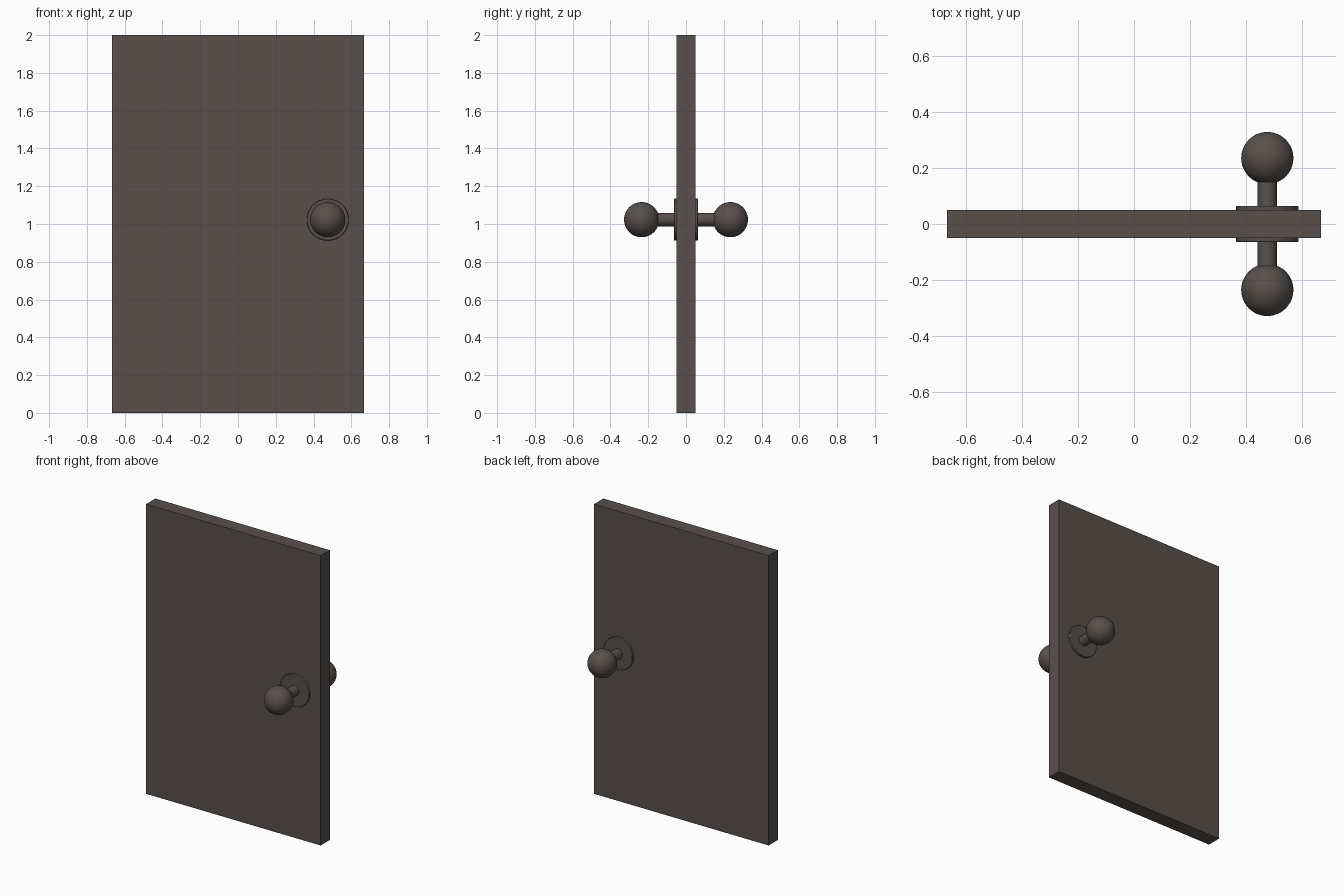
import bpy, math

if "Cube" in bpy.data.objects:
    bpy.data.objects.remove(bpy.data.objects["Cube"])

mat = bpy.data.materials.new("dark brown")
mat.diffuse_color = (0.098, 0.079, 0.070, 1)
mat.use_nodes = True
mat.node_tree.nodes["Principled BSDF"].inputs["Base Color"].default_value = mat.diffuse_color

KX, KZ = 0.475, 1.023  # knob axis


def finish(name, smooth=False):
    ob = bpy.context.object
    ob.name = name
    ob.data.materials.append(mat)
    if smooth:
        bpy.ops.object.shade_smooth_by_angle(angle=math.radians(35))
    return ob


def rod(name, radius, y0, y1, bevel=0):
    # cylinder along y
    bpy.ops.mesh.primitive_cylinder_add(
        vertices=48, radius=radius, depth=abs(y1 - y0),
        location=(KX, (y0 + y1) / 2, KZ), rotation=(math.pi / 2, 0, 0))
    ob = finish(name, True)
    if bevel:
        m = ob.modifiers.new("edge", 'BEVEL')
        m.width = bevel
        m.segments = 2
        m.limit_method = 'ANGLE'


# door panel
bpy.ops.mesh.primitive_cube_add(size=1, location=(0, 0, 1))
bpy.context.object.scale = (1.332, 0.1, 2)
bpy.ops.object.transform_apply(location=False, rotation=False, scale=True)
finish("door_panel")

# knob, neck and rosette on each side
for side, s in (("front", -1), ("back", 1)):
    rod(side + "_rosette", 0.111, s * 0.045, s * 0.064, 0.003)
    rod(side + "_neck", 0.035, s * 0.055, s * 0.16)
    bpy.ops.mesh.primitive_uv_sphere_add(
        segments=48, ring_count=24, radius=0.093,
        location=(KX, s * 0.235, KZ), rotation=(math.pi / 2, 0, 0))
    finish(side + "_knob", True)
